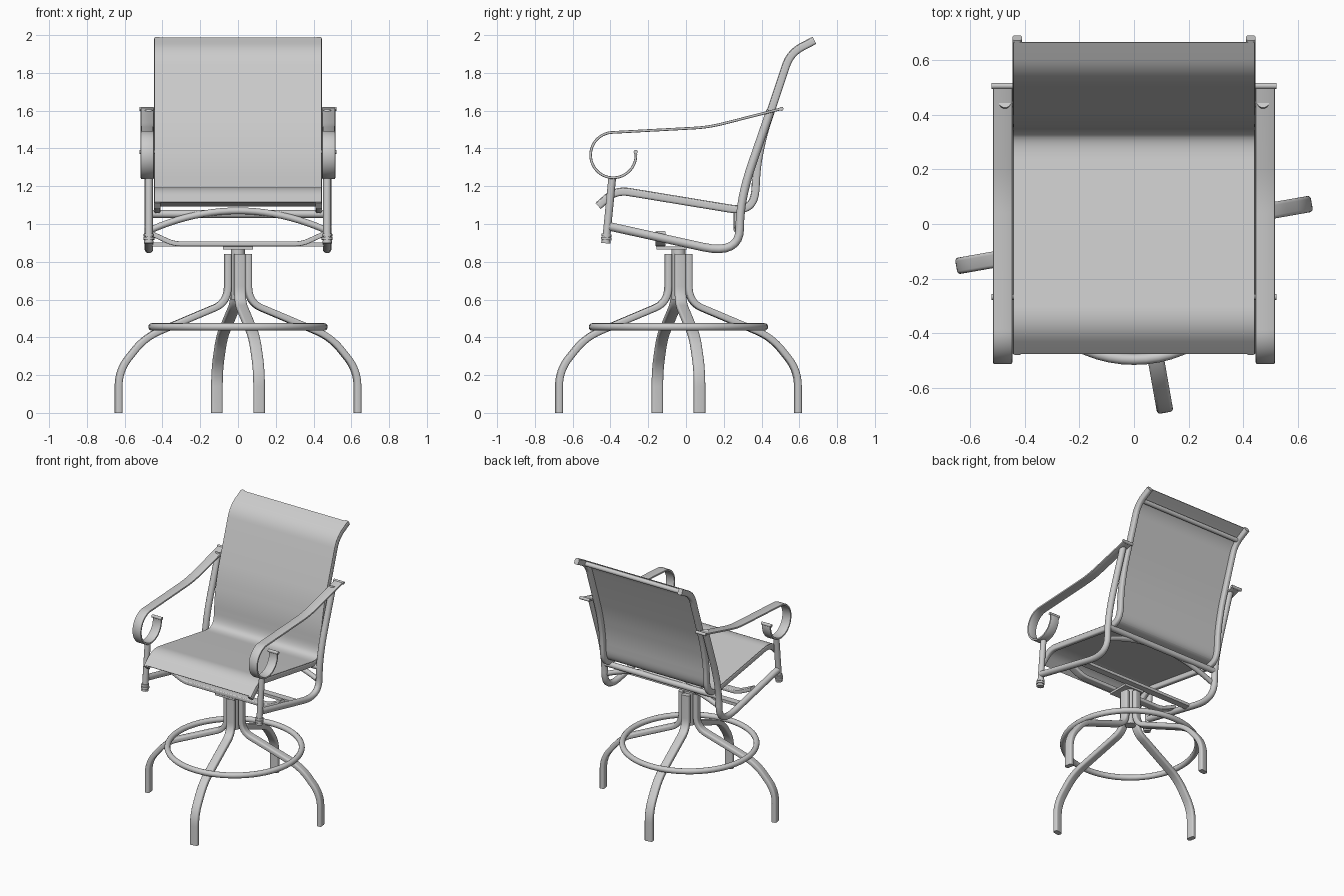
import bpy, bmesh, math
from mathutils import Vector, Matrix

cube = bpy.data.objects.get("Cube")
if cube:
    bpy.data.objects.remove(cube, do_unlink=True)

grey = bpy.data.materials.new("warm_grey")
grey.use_nodes = True
COLOR = (0.6, 0.6, 0.6, 1)
grey.diffuse_color = COLOR
grey.node_tree.nodes["Principled BSDF"].inputs["Base Color"].default_value = COLOR

parts = []
X, Y, Z = Vector((1, 0, 0)), Vector((0, 1, 0)), Vector((0, 0, 1))


def finish(name, bm):
    bmesh.ops.recalc_face_normals(bm, faces=bm.faces)
    mesh = bpy.data.meshes.new(name)
    bm.to_mesh(mesh)
    bm.free()
    mesh.materials.append(grey)
    ob = bpy.data.objects.new(name, mesh)
    bpy.context.collection.objects.link(ob)
    parts.append(ob)
    return ob


def fillet(points, cut, steps=8):
    """Round each corner of a polyline with a quadratic curve."""
    pts = [Vector(p) for p in points]
    out = [pts[0]]
    for a, b, c in zip(pts, pts[1:], pts[2:]):
        da, dc = a - b, c - b
        p = b + da.normalized() * min(cut, da.length * 0.49)
        q = b + dc.normalized() * min(cut, dc.length * 0.49)
        for i in range(steps + 1):
            t = i / steps
            out.append(p * (1 - t) ** 2 + b * 2 * t * (1 - t) + q * t * t)
    return out + [pts[-1]]


def oval(r, n=14):
    return [(r * math.cos(2 * math.pi * i / n), r * math.sin(2 * math.pi * i / n))
            for i in range(n)]


def rounded(w, h, r, n=4):
    out = []
    for k, (sx, sy) in enumerate([(1, 1), (-1, 1), (-1, -1), (1, -1)]):
        for i in range(n + 1):
            a = (k + i / n) * math.pi / 2
            out.append((sx * (w / 2 - r) + r * math.cos(a), sy * (h / 2 - r) + r * math.sin(a)))
    return out


def sweep(name, path, section, side=X, lift=0.0):
    """Sweep a section along a planar path whose plane is normal to side."""
    bm = bmesh.new()
    rings = []
    for i, p in enumerate(path):
        t = (path[min(i + 1, len(path) - 1)] - path[max(i - 1, 0)]).normalized()
        up = side.cross(t)
        rings.append([bm.verts.new(p + side * a + up * (b + lift)) for a, b in section])
    n = len(section)
    for r0, r1 in zip(rings, rings[1:]):
        for j in range(n):
            bm.faces.new((r0[j], r0[(j + 1) % n], r1[(j + 1) % n], r1[j]))
    bm.faces.new(rings[0])
    bm.faces.new(rings[-1])
    return finish(name, bm)


def rod(name, a, b, r):
    a, b = Vector(a), Vector(b)
    side = X if abs((b - a).normalized().x) < 0.5 else Y
    return sweep(name, [a, b], oval(r), side)


def box(name, center, size):
    bm = bmesh.new()
    bmesh.ops.create_cube(bm, size=1, matrix=Matrix.Translation(center) @ Matrix.Diagonal((*size, 1)))
    return finish(name, bm)


def yz(x, pairs):
    return [(x, y, z) for y, z in pairs]


# Swivel base: four bent legs, column and foot ring
HUB = Vector((0, -0.04, 0))
leg_path = fillet([(0.055, 0, 0.84), (0.055, 0, 0.585), (0.2, 0, 0.525), (0.5, 0, 0.4),
                   (0.642, 0, 0.225), (0.642, 0, 0)], 0.085)
for i in range(4):
    leg = sweep(f"leg_{i + 1}", leg_path, rounded(0.06, 0.036, 0.012), Y)
    leg.matrix_world = Matrix.Translation(HUB) @ Matrix.Rotation(math.radians(10 + 90 * i), 4, "Z")
rod("swivel_column", HUB + Z * 0.6, HUB + Z * 0.88, 0.037)

bm = bmesh.new()
loops, N = [], 64
for i in range(N):
    a = 2 * math.pi * i / N
    out = Vector((math.cos(a), math.sin(a), 0))
    loops.append([bm.verts.new(HUB + out * (0.455 + u) + Z * (0.455 + v)) for u, v in oval(0.02, 12)])
for i in range(N):
    p, q = loops[i], loops[(i + 1) % N]
    for j in range(12):
        k = (j + 1) % 12
        bm.faces.new((p[j], p[k], q[k], q[j]))
finish("foot_ring", bm)

# Swivel plate and cross bars
box("swivel_plate", (0, -0.075, 0.873), (0.16, 0.16, 0.016))
front_bar = fillet([(-0.46, -0.135, 0.95), (-0.34, -0.135, 0.895),
                    (0.34, -0.135, 0.895), (0.46, -0.135, 0.95)], 0.04)
sweep("front_cross_bar", front_bar, rounded(0.055, 0.026, 0.006), Y)
box("rear_cross_bar", (0, 0.02, 0.892), (0.92, 0.05, 0.022))

# Rear braces below the back: arched and straight
arch = [Vector((0.46 * t / 10, 0.27, 1.07 - 0.1 * (t / 10) ** 2)) for t in range(-10, 11)]
sweep("arched_brace", arch, oval(0.018), Y)
rod("straight_brace", (-0.46, 0.288, 1.053), (0.46, 0.288, 1.053), 0.021)
rod("top_brace", (-0.43, 0.59, 1.922), (0.43, 0.59, 1.922), 0.016)

# Sling fabric and its two rails
rail_line = [(-0.465, 1.095), (-0.37, 1.18), (0.3, 1.07), (0.365, 1.12), (0.375, 1.31),
             (0.41, 1.48), (0.552, 1.905), (0.68, 1.972)]
sling = fillet(yz(0, rail_line), 0.07)
sling[-1] = sling[-1].lerp(sling[-2], 0.1)
sling[0] = sling[0].lerp(sling[1], 0.1)
sweep("sling_fabric", sling, [(-0.441, -0.003), (0.441, -0.003), (0.441, 0.003), (-0.441, 0.003)],
      lift=0.019)

frame_line = [(-0.405, 0.987), (0.285, 0.835), (0.285, 1.13), (0.447, 1.6)]
CENTER = Vector((0, -0.385, 1.365))
for label, s in (("left", 1), ("right", -1)):
    x = 0.472 * s
    sweep(f"{label}_sling_rail", fillet(yz(0.427 * s, rail_line), 0.07), rounded(0.034, 0.042, 0.012))
    frame = fillet(yz(x, frame_line), 0.2)
    sweep(f"{label}_side_frame", frame, oval(0.023))

    # Front post with ringed foot
    foot, top = Vector((x, -0.424, 0.905)), Vector((x, -0.39, 1.25))
    rod(f"{label}_front_post", foot, top, 0.021)
    axis = (top - foot).normalized()
    for k, r in enumerate((0.025, 0.029, 0.027)):
        c = foot + axis * (0.018 * k)
        rod(f"{label}_post_ring_{k + 1}", c - axis * 0.007, c + axis * 0.007, r)

    # Flat arm ending in a scroll
    ax = 0.48 * s
    arm = fillet(yz(ax, [(0.505, 1.61), (0.12, 1.512), (-0.385, 1.485)]), 0.08)
    for i in range(1, 41):
        a = math.radians(90 + 278 * i / 40)
        arm.append(Vector((ax, CENTER.y + 0.12 * math.cos(a), CENTER.z + 0.12 * math.sin(a))))
    sweep(f"{label}_arm", arm, rounded(0.07, 0.014, 0.005, 2))
    for tag, end in (("rear", arm[0]), ("scroll", arm[-1])):
        rod(f"{label}_{tag}_bead", end - X * 0.041, end + X * 0.041, 0.011)

# Smooth shading with crisp edges
bpy.ops.object.select_all(action="DESELECT")
for ob in parts:
    ob.select_set(True)
bpy.context.view_layer.objects.active = parts[0]
bpy.ops.object.shade_smooth_by_angle(angle=math.radians(40))
